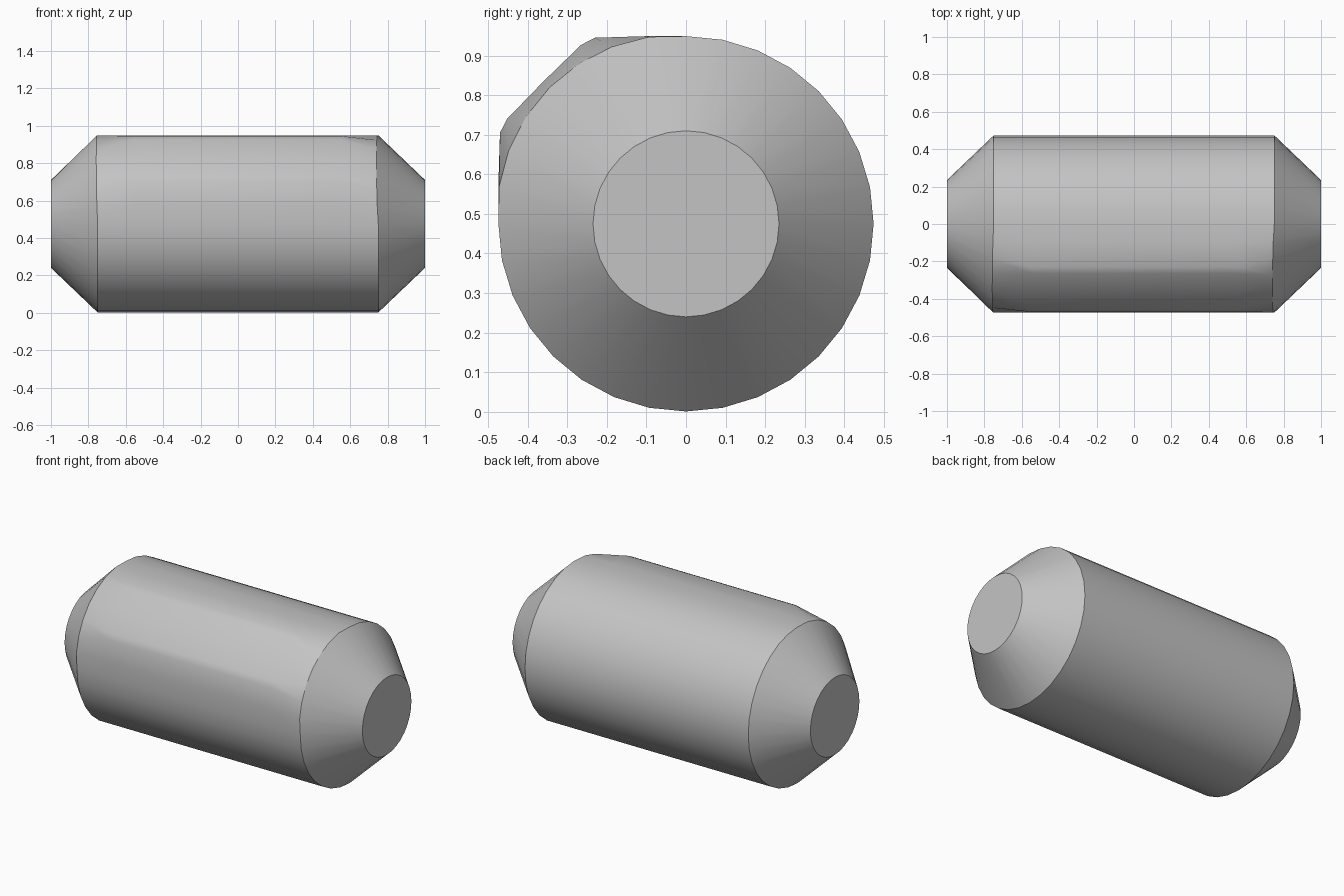
import bpy, bmesh
from math import sin, cos, pi

if "Cube" in bpy.data.objects:
    bpy.data.objects.remove(bpy.data.objects["Cube"])

SIDES = 32
QUARTER = SIDES // 4
R, CAP_R, MID = 0.474, 0.235, 0.475

mat = bpy.data.materials.new("plain grey")
mat.use_nodes = True
grey = (0.55, 0.55, 0.55, 1)
mat.diffuse_color = grey
mat.node_tree.nodes["Principled BSDF"].inputs["Base Color"].default_value = grey


def circle(r):
    """Points (forward, up), starting at the top and turning to the front."""
    return [(r * sin(2 * pi * i / SIDES), r * cos(2 * pi * i / SIDES))
            for i in range(SIDES)]


# Raised panel section: half a profile, mirrored about the 45 degree line
half = [(0, R), (0.10, R), (0.23, 0.47), (0.265, 0.452)]
panel = half + [(0.36, 0.36)] + [(b, a) for a, b in reversed(half)]


def cap_ring(x):
    return [(x, a, b) for a, b in circle(CAP_R)]


def rim_ring(x, shift):
    """Shoulder edge, bowed slightly where it meets the panel."""
    ring = []
    for i, (a, b) in enumerate(circle(R)):
        bow = sin(pi * i / QUARTER) ** 0.6 if 0 < i < QUARTER else 0
        k = 1 + 0.028 * bow
        ring.append((x + shift * bow, a * k, b * k))
    return ring


def panel_ring(x):
    pts = circle(R)
    pts[:QUARTER + 1] = panel
    return [(x, a, b) for a, b in pts]


# Barrel: rings joined along x, closed by flat ends
rings = [cap_ring(-1), rim_ring(-0.75, -0.008), panel_ring(-0.55),
         panel_ring(0.55), rim_ring(0.75, -0.01), cap_ring(1)]
bm = bmesh.new()
loops = [[bm.verts.new((x, -a, MID + b)) for x, a, b in ring] for ring in rings]
for first, second in zip(loops, loops[1:]):
    for i in range(SIDES):
        j = (i + 1) % SIDES
        bm.faces.new((first[i], first[j], second[j], second[i]))
bm.faces.new(loops[0])
bm.faces.new(loops[-1])
bmesh.ops.recalc_face_normals(bm, faces=bm.faces)

mesh = bpy.data.meshes.new("barrel")
bm.to_mesh(mesh)
bm.free()
mesh.materials.append(mat)
barrel = bpy.data.objects.new("barrel", mesh)
bpy.context.collection.objects.link(barrel)

bpy.ops.object.select_all(action='DESELECT')
barrel.select_set(True)
bpy.context.view_layer.objects.active = barrel
bpy.ops.object.shade_smooth_by_angle(angle=pi / 6)
